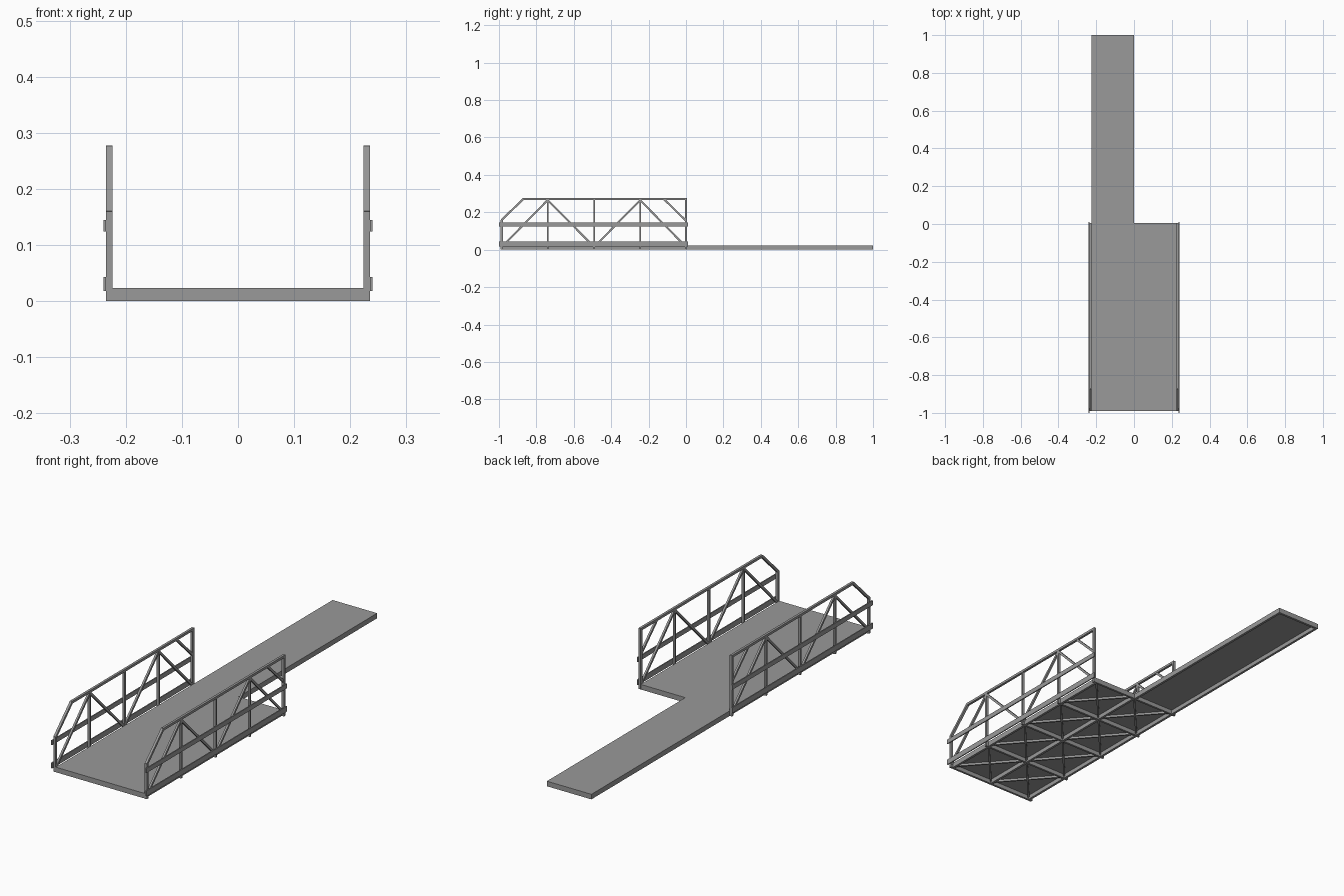
import bpy
from mathutils import Matrix, Vector

cube = bpy.data.objects.get("Cube")
if cube:
    bpy.data.objects.remove(cube, do_unlink=True)

steel = bpy.data.materials.new("grey_steel")
steel.use_nodes = True
GREY = (0.32, 0.32, 0.32, 1)
steel.diffuse_color = GREY
steel.node_tree.nodes["Principled BSDF"].inputs["Base Color"].default_value = GREY


def box(name, lo, hi):
    """Axis-aligned box between two corners."""
    lo, hi = Vector(lo), Vector(hi)
    bpy.ops.mesh.primitive_cube_add(size=1)
    ob = bpy.context.object
    ob.name = name
    ob.data.transform(Matrix.Translation((lo + hi) / 2) @ Matrix.Diagonal((*(hi - lo), 1)))
    ob.data.materials.append(steel)
    return ob


def beam(name, a, b, side, across, thick):
    """Bar from a to b; its 'across' size lies along the side direction."""
    a, b = Vector(a), Vector(b)
    along = (b - a).normalized()
    side = Vector(side)
    side = (side - along * side.dot(along)).normalized()
    third = along.cross(side)
    ob = box(name, (-across / 2, -thick / 2, 0), (across / 2, thick / 2, (b - a).length))
    frame = Matrix((side, third, along)).transposed().to_4x4()
    # side x third must follow along, otherwise the faces would be inverted
    if frame.determinant() < 0:
        frame = frame @ Matrix.Diagonal((1, -1, 1, 1))
    ob.data.transform(Matrix.Translation(a) @ frame)
    return ob


FRONT, BACK, HALF, TOP = -0.99, 0.005, 0.224, 0.023
PLATE = 0.019
STATIONS = [-0.985, -0.74, -0.491, -0.245, 0.0]
W = 0.011

# Deck plates
box("main_deck", (-HALF, FRONT, PLATE), (HALF, BACK, TOP))
box("walkway_deck", (-HALF, BACK, PLATE), (0, 1, TOP))

# Rims below the plates
for s in (-1, 1):
    box("deck_edge_beam", (s * HALF - (W if s > 0 else 0), FRONT, 0),
        (s * HALF + (W if s < 0 else 0), BACK, PLATE))
for x in (-HALF, -W):
    box("walkway_edge_beam", (x, BACK, 0), (x + W, 1, PLATE))
box("walkway_end_beam", (-HALF + W, 1 - W, 0), (-W, 1, PLATE))
box("deck_centre_beam", (-W / 2, FRONT, 0), (W / 2, BACK, PLATE))

# Floor cross beams and crossed bracing
for y in STATIONS:
    box("floor_cross_beam", (-HALF, y - 0.005, 0), (HALF, y + 0.005, PLATE))
for y0, y1 in zip(STATIONS, STATIONS[1:]):
    for s in (-1, 1):
        for ya, yb in ((y0, y1), (y1, y0)):
            beam("floor_brace", (0, ya, 0.013), (s * 0.218, yb, 0.013), (0, 0, 1), 0.01, 0.008)

# Side trusses
TOP_Z, KNEE_Y, KNEE_Z = 0.2715, -0.872, 0.157
for s, label in ((-1, "right"), (1, "left")):
    x = s * 0.2295

    def bar(part, ya, za, yb, zb, thick, depth=W):
        beam(label + "_" + part, (x, ya, za), (x, yb, zb), (1, 0, 0), depth, thick)

    bar("top_rail", KNEE_Y, TOP_Z, BACK, TOP_Z, W)
    bar("sloped_rail", -0.987, KNEE_Z, KNEE_Y + 0.003, TOP_Z + 0.001, W)
    bar("front_post", STATIONS[0], 0, STATIONS[0], KNEE_Z + 0.003, W)
    bar("back_post", 0, 0, 0, 0.277, W)
    for y in STATIONS[1:4]:
        bar("middle_post", y, 0, y, TOP_Z, 0.009)
    for i in range(4):
        low, high = (0.015, 0.265) if i % 2 == 0 else (0.265, 0.015)
        bar("diagonal", STATIONS[i], low, STATIONS[i + 1], high, 0.01, 0.009)
    bar("corner_brace", -0.118, 0.27, 0, 0.155, 0.01, 0.009)

    # Flat rails on the outer face
    for part, z0, z1 in (("mid_rail", 0.124, 0.145), ("toe_rail", 0.018, 0.043)):
        xa, xb = sorted((s * 0.235, s * 0.24))
        box(label + "_" + part, (xa, -1, z0), (xb, 0.01, z1))
